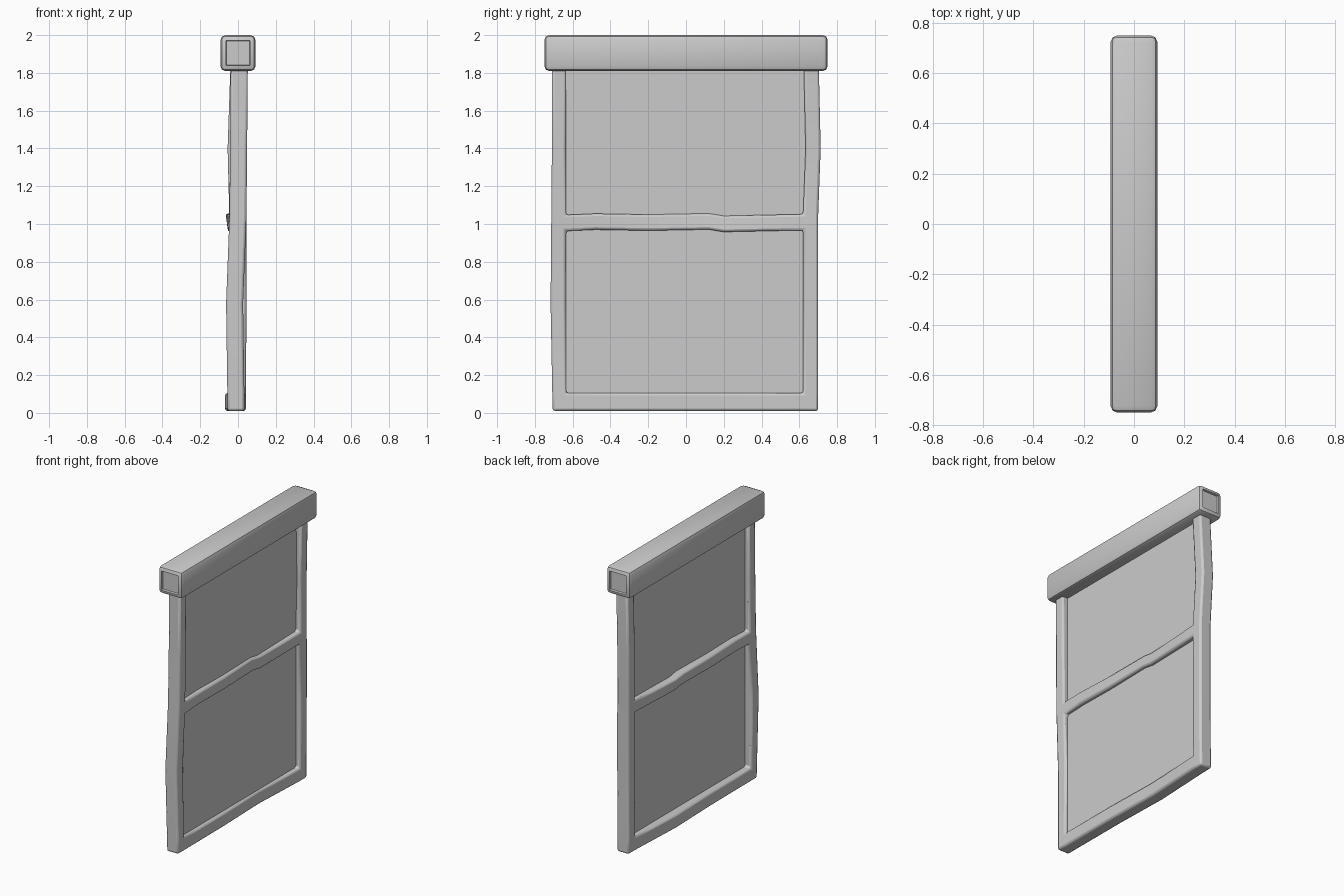
import bpy, bmesh

if "Cube" in bpy.data.objects:
    bpy.data.objects.remove(bpy.data.objects["Cube"])


def lerp(points, t):
    """Piecewise linear lookup through (position, value) pairs."""
    for (a, va), (b, vb) in zip(points, points[1:]):
        if t <= b:
            return va + (vb - va) * max(0, (t - a) / (b - a))
    return points[-1][1]


def add_object(name, bm):
    bmesh.ops.recalc_face_normals(bm, faces=bm.faces[:])
    mesh = bpy.data.meshes.new(name)
    bm.to_mesh(mesh)
    bm.free()
    ob = bpy.data.objects.new(name, mesh)
    bpy.context.collection.objects.link(ob)
    return ob


def smooth(ob, angle):
    bpy.ops.object.select_all(action='DESELECT')
    ob.select_set(True)
    bpy.context.view_layer.objects.active = ob
    bpy.ops.object.shade_smooth_by_angle(angle=angle)


def box(name, size, centre):
    bm = bmesh.new()
    bmesh.ops.create_cube(bm, size=1)
    for v in bm.verts:
        v.co = [c * s + o for c, s, o in zip(v.co, size, centre)]
    return bm


# Header beam: chamfered bar with a recessed square in each end
bm = box("header_beam", (0.186, 1.5, 0.19), (0, 0, 1.905))
bmesh.ops.bevel(bm, geom=bm.edges[:], offset=0.026, segments=2, profile=0.5, affect='EDGES')
bm.normal_update()
ends = [f for f in bm.faces if abs(f.normal.y) > 0.99]
for f in ends:
    bmesh.ops.inset_individual(bm, faces=[f], thickness=0.004)
    bmesh.ops.inset_individual(bm, faces=[f], thickness=0.004, depth=-0.014)
smooth(add_object("header_beam", bm), 0.7)

# Uneven wooden frame: one bent sheet with two openings, thickened and bevelled
THICK = 0.09
ys = [-0.71, -0.635, -0.48, -0.2, 0.12, 0.2, 0.45, 0.62, 0.70]
zs = [0.01, 0.105, 0.58, 0.965, 1.05, 1.4, 1.84]
left_bend = [(0, -0.01), (0.58, -0.018), (1.05, 0.0), (1.84, 0.007)]
right_bend = [(0, -0.004), (0.58, 0.0), (1.0, 0.0), (1.4, -0.01), (1.84, 0.005)]
right_bulge = [(0, 0), (1.05, 0), (1.4, 0.013), (1.84, 0.003)]
left_bulge = [(0, 0.004), (0.58, -0.007), (1.4, 0.0), (1.84, 0)]
rail_wave = [(-0.635, -0.002), (-0.48, 0.005), (-0.2, 0), (0.12, 0.006), (0.2, -0.007), (0.62, 0.002)]
mid_bow = [(-0.635, 0), (-0.2, -0.012), (0.12, -0.02), (0.2, -0.016), (0.62, 0)]
low_bow = [(-0.635, 0), (-0.2, -0.004), (0.2, -0.017), (0.62, 0)]


def bend(y, z):
    t = min(1, max(0, (y + 0.635) / 1.255))
    x = lerp(left_bend, z) * (1 - t) + lerp(right_bend, z) * t
    dy = dz = 0
    if y > 0.6:
        dy = lerp(right_bulge, z)
    elif y == -0.71:
        dy = lerp(left_bulge, z)
    if 0.9 < z < 1.1:
        dz = lerp(rail_wave, y)
        x += lerp(mid_bow, y) * (1 if z > 1 else 0.4)
    elif z < 0.2:
        x += lerp(low_bow, y)
    return (x - THICK / 2, y + dy, z + dz)


bm = bmesh.new()
grid = [[bm.verts.new(bend(y, z)) for z in zs] for y in ys]
for i in range(len(ys) - 1):
    for j in range(len(zs) - 1):
        if i in (0, len(ys) - 2) or j in (0, 3):
            bm.faces.new((grid[i][j], grid[i + 1][j], grid[i + 1][j + 1], grid[i][j + 1]))
bmesh.ops.delete(bm, geom=[v for v in bm.verts if not v.link_faces], context='VERTS')
ext = bmesh.ops.extrude_face_region(bm, geom=bm.faces[:], use_keep_orig=True)
moved = [g for g in ext["geom"] if isinstance(g, bmesh.types.BMVert)]
bmesh.ops.translate(bm, verts=moved, vec=(THICK, 0, 0))
frame = add_object("window_frame", bm)
smooth(frame, 0.7)
bev = frame.modifiers.new("soft_edges", 'BEVEL')
bev.width = 0.013
bev.segments = 2
bev.limit_method = 'ANGLE'
bev.angle_limit = 0.8

# Thin flat panel filling both openings
add_object("panel", box("panel", (0.02, 1.31, 1.80), (0, -0.005, 0.95)))
